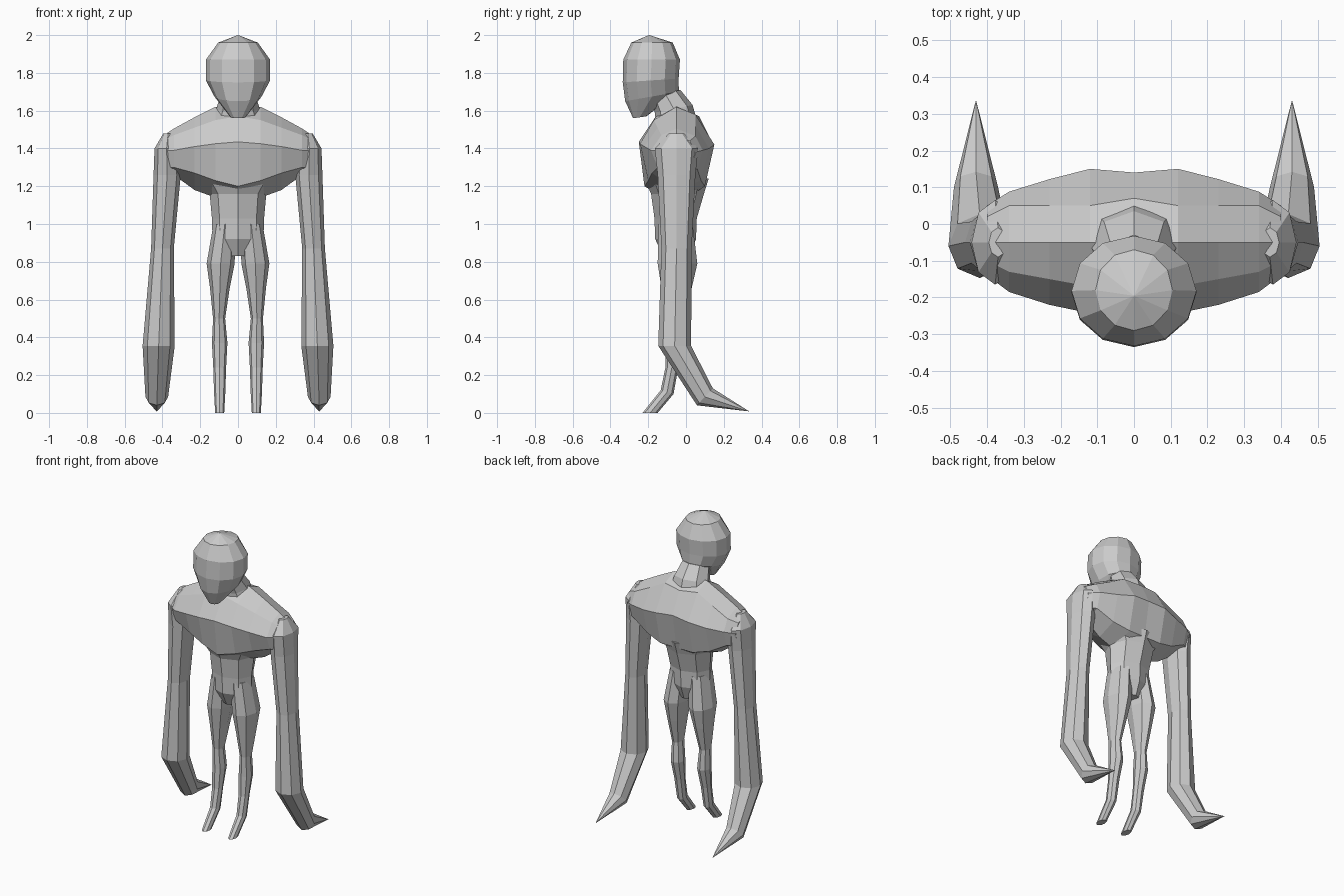
import bpy, bmesh
from math import sin, cos, pi


def loft(name, rings, cap_start=True, cap_end=True, mirror=False):
    """Skin a row of equal-length vertex rings into one flat-shaded object."""
    bm = bmesh.new()
    rows = [[bm.verts.new(p) for p in ring] for ring in rings]
    n = len(rows[0])
    for a, b in zip(rows, rows[1:]):
        for i in range(n):
            j = (i + 1) % n
            bm.faces.new((a[i], a[j], b[j], b[i]))
    if cap_start:
        bm.faces.new(rows[0][::-1])
    if cap_end:
        bm.faces.new(rows[-1])
    bmesh.ops.remove_doubles(bm, verts=bm.verts, dist=0.0005)
    bmesh.ops.recalc_face_normals(bm, faces=bm.faces)
    mesh = bpy.data.meshes.new(name)
    bm.to_mesh(mesh)
    bm.free()
    obj = bpy.data.objects.new(name, mesh)
    bpy.context.collection.objects.link(obj)
    if mirror:
        mod = obj.modifiers.new("mirror", 'MIRROR')
        mod.use_axis[0] = True
        mod.merge_threshold = 0.001
    return obj


def oval(cx, cy, cz, rx, ry, dz=0.0, n=8):
    """Oval ring; dz lifts the back and lowers the front."""
    pts = []
    for i in range(n):
        a = 2 * pi * i / n
        pts.append((cx + rx * cos(a), cy + ry * sin(a), cz + dz * sin(a)))
    return pts


# Head with a narrow pointed chin
head = [(-0.195, 2.0, 0.002, 0.002, 0),
        (-0.18, 1.96, 0.105, 0.11, 0),
        (-0.182, 1.87, 0.17, 0.15, 0),
        (-0.187, 1.76, 0.17, 0.148, 0.01),
        (-0.18, 1.675, 0.125, 0.142, 0.025),
        (-0.245, 1.565, 0.04, 0.035, 0.005)]
loft("head", [oval(0, y, z, rx, ry, dz, 12) for y, z, rx, ry, dz in head])

# Neck leaning forward
neck = [(-0.05, 1.54, 0.14, 0.11, 0.0),
        (-0.065, 1.61, 0.115, 0.1, 0.02),
        (-0.11, 1.69, 0.09, 0.08, 0.02)]
loft("neck", [oval(0, y, z, rx, ry, dz) for y, z, rx, ry, dz in neck])

# Chest and shoulders: (y, z) sections from the middle outwards
chest = {
    0.0: [(-.05, 1.63), (-.16, 1.57), (-.25, 1.435), (-.22, 1.2),
          (-.05, 1.1), (.1, 1.2), (.14, 1.43), (.07, 1.57)],
    0.12: [(-.05, 1.62), (-.17, 1.55), (-.243, 1.425), (-.2, 1.23),
           (-.05, 1.14), (.1, 1.2), (.15, 1.42), (.05, 1.58)],
    0.23: [(-.05, 1.565), (-.15, 1.51), (-.22, 1.41), (-.18, 1.27),
           (-.05, 1.18), (.08, 1.23), (.122, 1.4), (.05, 1.52)],
    0.34: [(-.05, 1.505), (-.13, 1.47), (-.185, 1.39), (-.15, 1.3),
           (-.05, 1.26), (.06, 1.29), (.088, 1.39), (.05, 1.465)],
    0.40: [(-.05, 1.465), (-.1, 1.44), (-.14, 1.39), (-.12, 1.3),
           (-.05, 1.26), (.03, 1.29), (.05, 1.38), (.02, 1.44)],
}
loft("chest", [[(x, y, z) for y, z in sec] for x, sec in chest.items()],
     cap_start=False, mirror=True)

# Waist and pelvis
waist = [(-0.05, 1.24, 0.21, 0.17),
         (-0.045, 1.16, 0.15, 0.14),
         (-0.055, 1.03, 0.138, 0.112),
         (-0.055, 0.92, 0.135, 0.108),
         (-0.05, 0.83, 0.06, 0.07)]
loft("waist", [oval(0, y, z, rx, ry) for y, z, rx, ry in waist])

# Long arms ending in spike hands that sweep backwards
arm = [(.37, -.05, 1.48, .025, .04, 0),
       (.378, -.05, 1.40, .064, .115, 0),
       (.375, -.05, 1.26, .072, .1, 0),
       (.40, -.05, .87, .06, .08, 0),
       (.42, -.06, .355, .085, .087, 0),
       (.43, .10, .085, .06, .042, .045),
       (.43, .334, .008, .001, .001, 0)]
loft("arm", [oval(*r) for r in arm], mirror=True)

# Legs with small forward-pointing feet
leg = [(.07, -.055, 1.0, .06, .09, 0),
       (.092, -.045, .79, .074, .105, 0),
       (.096, -.05, .66, .052, .08, 0),
       (.10, -.06, .5, .032, .045, 0),
       (.097, -.055, .37, .041, .05, 0),
       (.097, -.075, .24, .034, .034, 0),
       (.097, -.1, .11, .03, .034, -.01),
       (.097, -.19, .0, .024, .04, 0)]
loft("leg", [oval(*r) for r in leg], mirror=True)
